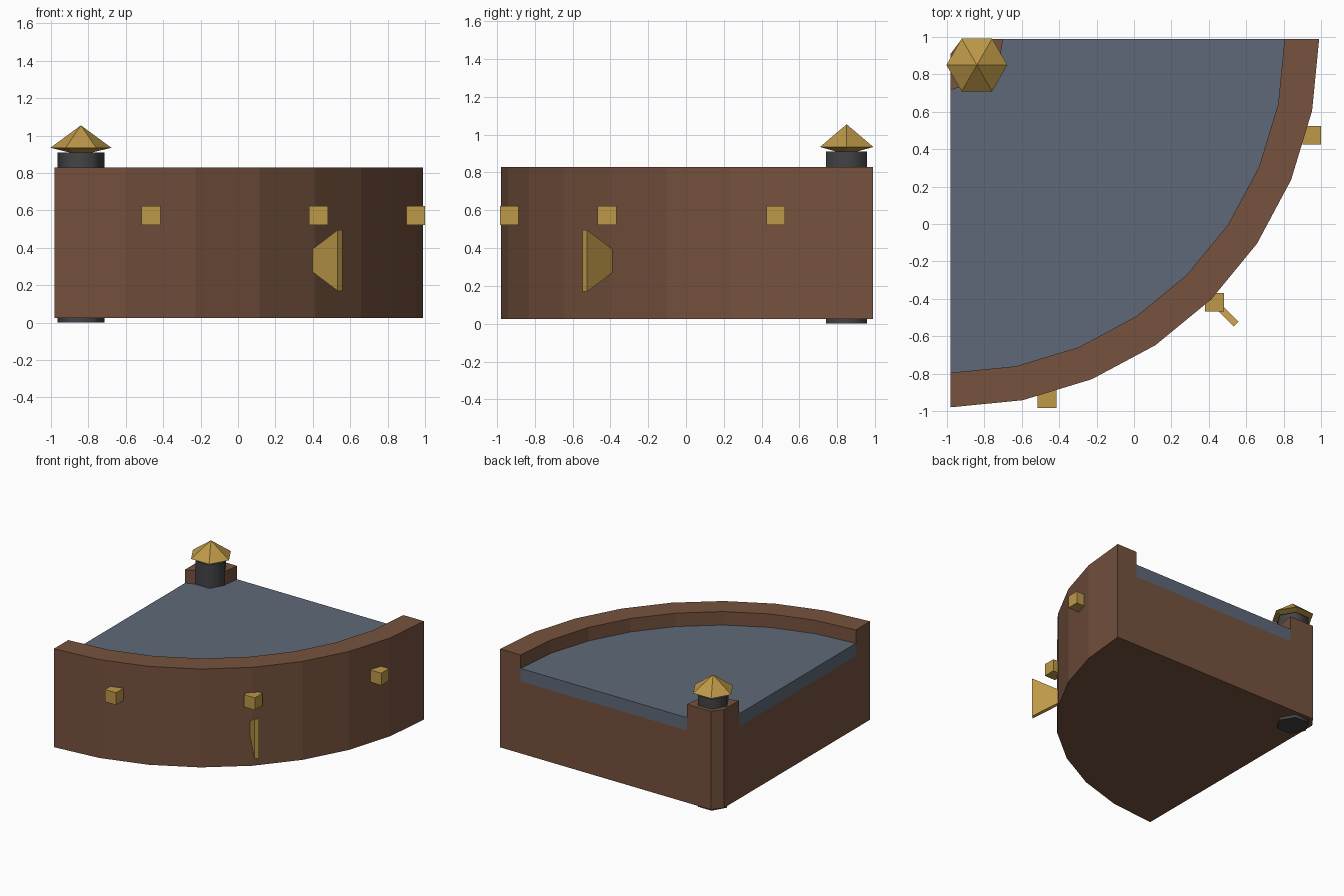
import bpy
import bmesh
from math import sin, cos, pi, radians, sqrt
from mathutils import Vector

if "Cube" in bpy.data.objects:
    bpy.data.objects.remove(bpy.data.objects["Cube"], do_unlink=True)


def material(name, rgb):
    m = bpy.data.materials.new(name)
    m.use_nodes = True
    m.diffuse_color = (*rgb, 1)
    m.node_tree.nodes["Principled BSDF"].inputs["Base Color"].default_value = (*rgb, 1)
    return m


BROWN = material("brown wall", (0.18, 0.084, 0.048))
SLATE = material("slate floor", (0.114, 0.141, 0.19))
GOLD = material("gold trim", (0.51, 0.315, 0.065))
IRON = material("dark iron", (0.057, 0.057, 0.062))


def finish(name, bm, mat):
    bmesh.ops.recalc_face_normals(bm, faces=bm.faces)
    mesh = bpy.data.meshes.new(name)
    bm.to_mesh(mesh)
    bm.free()
    mesh.materials.append(mat)
    obj = bpy.data.objects.new(name, mesh)
    bpy.context.collection.objects.link(obj)
    return obj


def prism(name, outline, z0, z1, mat):
    """Extrude a flat outline from z0 up to z1."""
    bm = bmesh.new()
    face = bm.faces.new([bm.verts.new((x, y, z0)) for x, y in outline])
    top = bmesh.ops.extrude_face_region(bm, geom=[face])["geom"]
    bmesh.ops.translate(bm, vec=(0, 0, z1 - z0),
                        verts=[v for v in top if isinstance(v, bmesh.types.BMVert)])
    return finish(name, bm, mat)


def lathe(name, profile, centre, sides, mat):
    """Stack rings of (radius, z) around a vertical axis, capping both ends."""
    bm = bmesh.new()
    rings = []
    for r, z in profile:
        count = sides if r > 0 else 1
        rings.append([bm.verts.new((centre[0] + r * cos(2 * pi * i / sides),
                                    centre[1] + r * sin(2 * pi * i / sides), z))
                      for i in range(count)])
    for a, b in zip(rings, rings[1:]):
        for i in range(sides):
            j = (i + 1) % sides
            quad = [a[i], a[j]] + ([b[j], b[i]] if len(b) > 1 else [b[0]])
            bm.faces.new(quad)
    for ring in (rings[0], rings[-1]):
        if len(ring) > 1:
            bm.faces.new(ring)
    return finish(name, bm, mat)


# Quarter-round plan: corner of the two straight sides, radii, levels
LEFT, BACK = -0.98, 0.99
OUTER, INNER = 1.97, 1.785
BASE, TRAY, FLOOR, TOP = 0.025, 0.615, 0.72, 0.83
POST = (-0.84, 0.85)


def arc(radius, steps=8):
    return [(LEFT + radius * cos(a), BACK + radius * sin(a))
            for a in (-pi / 2 + i * pi / 2 / steps for i in range(steps + 1))]


# Inner outline of the corner post, hidden partly by the column
post_edge = [(-0.70, BACK), (-0.72, 0.86), POST, (-0.90, 0.745), (LEFT, 0.715)]

# Wall body with chamfered corner, hollowed to leave the curved parapet and post
body = prism("wall_body", arc(OUTER) + [(-0.92, BACK), (LEFT, 0.91)], BASE, TOP, BROWN)
inner = arc(INNER)
cut_outline = (inner + [(inner[-1][0], 1.2), (-0.70, 1.2)] + post_edge
               + [(-1.2, 0.715), (-1.2, inner[0][1])])
cutter = prism("tray_cutter", cut_outline, TRAY, 1.0, BROWN)
cutter.hide_render = True
mod = body.modifiers.new("tray", "BOOLEAN")
mod.operation = "DIFFERENCE"
mod.solver = "EXACT"
mod.object = cutter
bpy.context.view_layer.objects.active = body
bpy.ops.object.modifier_apply(modifier=mod.name)
bpy.data.objects.remove(cutter, do_unlink=True)

# Slate floor laid in the tray
prism("floor_slab", inner + post_edge, TRAY, FLOOR, SLATE)

# Corner column and its pointed cap
column = lathe("corner_column", [(0.125, 0), (0.125, 0.91)], POST, 6, IRON)
bpy.ops.object.select_all(action="DESELECT")
column.select_set(True)
bpy.context.view_layer.objects.active = column
bpy.ops.object.shade_smooth_by_angle(angle=radians(65))
lathe("column_cap", [(0.06, 0.91), (0.163, 0.935), (0, 1.055)], POST, 6, GOLD)

# Small blocks on the curved wall
for label, x, y in (("right", -0.465, -0.935), ("middle", 0.43, -0.418), ("left", 0.95, 0.475)):
    bm = bmesh.new()
    bmesh.ops.create_cube(bm, size=0.1)
    bmesh.ops.translate(bm, verts=bm.verts, vec=(x, y, 0.573))
    finish(label + "_wall_block", bm, GOLD)

# Flared fin pointing outward along the diagonal
out = Vector((1, -1, 0)) / sqrt(2)
side = Vector((1, 1, 0)) / sqrt(2)
corner = Vector((LEFT, BACK, 0))
bm = bmesh.new()
loop = [bm.verts.new(corner + out * r - side * 0.018 + Vector((0, 0, z)))
        for r, z in ((1.96, 0.275), (2.157, 0.17), (2.157, 0.495), (1.96, 0.39))]
face = bm.faces.new(loop)
geom = bmesh.ops.extrude_face_region(bm, geom=[face])["geom"]
bmesh.ops.translate(bm, vec=side * 0.036,
                    verts=[v for v in geom if isinstance(v, bmesh.types.BMVert)])
finish("front_fin", bm, GOLD)
